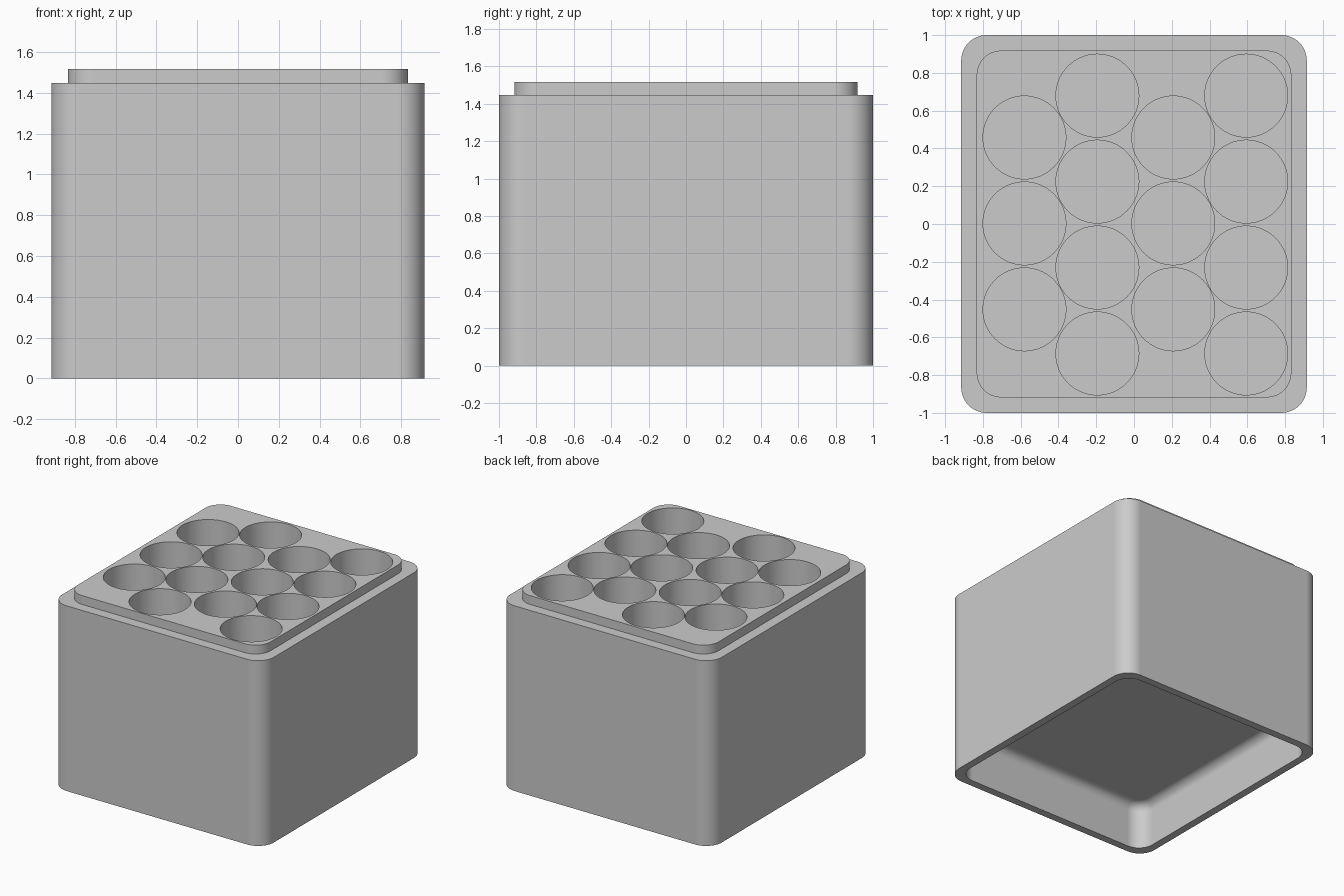
import bpy, bmesh
from math import sin, cos, pi, radians

cube = bpy.data.objects.get("Cube")
if cube:
    bpy.data.objects.remove(cube, do_unlink=True)

HALF_X, HALF_Y, RADIUS = 0.915, 1.0, 0.135
SHOULDER, TOP, LIP_INSET = 1.447, 1.516, 0.082
WALL, RECESS, FILLET = 0.06, 0.36, 0.07
HOLE_R, HOLE_DEPTH, PITCH, COLUMN = 0.2195, 1.0, 0.455, 0.394

grey = bpy.data.materials.new("light grey plastic")
grey.use_nodes = True
colour = (0.6, 0.6, 0.6, 1)
grey.diffuse_color = colour
grey.node_tree.nodes["Principled BSDF"].inputs["Base Color"].default_value = colour


def make_object(name, bm):
    bmesh.ops.recalc_face_normals(bm, faces=bm.faces[:])
    mesh = bpy.data.meshes.new(name)
    bm.to_mesh(mesh)
    bm.free()
    obj = bpy.data.objects.new(name, mesh)
    mesh.materials.append(grey)
    bpy.context.collection.objects.link(obj)
    return obj


def rounded_ring(bm, inset, radius, z, steps=12):
    ring = []
    hx, hy = HALF_X - inset - radius, HALF_Y - inset - radius
    for corner, (sx, sy) in enumerate([(1, 1), (-1, 1), (-1, -1), (1, -1)]):
        for i in range(steps + 1):
            a = (corner + i / steps) * pi / 2
            ring.append(bm.verts.new((sx * hx + radius * cos(a), sy * hy + radius * sin(a), z)))
    return ring


# Box shell: recess ceiling with fillet, foot rim, outer wall, shoulder, raised lip
bm = bmesh.new()
rings = []
inner_r = 0.125
for i in range(9):
    a = i / 8 * pi / 2
    k = FILLET * (1 - sin(a))
    rings.append(rounded_ring(bm, WALL + k, inner_r - k, RECESS - FILLET * (1 - cos(a))))
for inset, radius, z in [(WALL, inner_r, 0), (0, RADIUS, 0), (0, RADIUS, SHOULDER),
                         (LIP_INSET, 0.13, SHOULDER), (LIP_INSET, 0.13, TOP)]:
    rings.append(rounded_ring(bm, inset, radius, z))
for low, high in zip(rings, rings[1:]):
    for i in range(len(low)):
        j = (i + 1) % len(low)
        bm.faces.new((low[i], low[j], high[j], high[i]))
bm.faces.new(rings[0])
bm.faces.new(rings[-1])
box = make_object("holder_box", bm)

# Staggered round pockets, alternating three and four per column
bm = bmesh.new()
for col in range(4):
    count = 3 + col % 2
    side = -1 if col % 2 else 1
    for row in range(count):
        geo = bmesh.ops.create_cone(bm, cap_ends=True, segments=64, radius1=HOLE_R,
                                    radius2=HOLE_R, depth=HOLE_DEPTH + 0.1)
        centre = ((col - 1.5) * COLUMN + 0.007 + side * 0.004,
                  (row - (count - 1) / 2) * PITCH + side * 0.003,
                  TOP + 0.05 - HOLE_DEPTH / 2)
        bmesh.ops.translate(bm, verts=geo["verts"], vec=centre)
cutter = make_object("pocket_cutter", bm)
cutter.hide_render = True

cut = box.modifiers.new("pockets", "BOOLEAN")
cut.operation = "DIFFERENCE"
cut.solver = "EXACT"
cut.object = cutter
bpy.ops.object.select_all(action="DESELECT")
box.select_set(True)
bpy.context.view_layer.objects.active = box
bpy.ops.object.modifier_apply(modifier=cut.name)
bpy.data.objects.remove(cutter, do_unlink=True)

# Smooth corners with flat, evenly shaded sides
bpy.ops.object.shade_smooth_by_angle(angle=radians(30))
flat = box.modifiers.new("even shading", "WEIGHTED_NORMAL")
flat.keep_sharp = True
